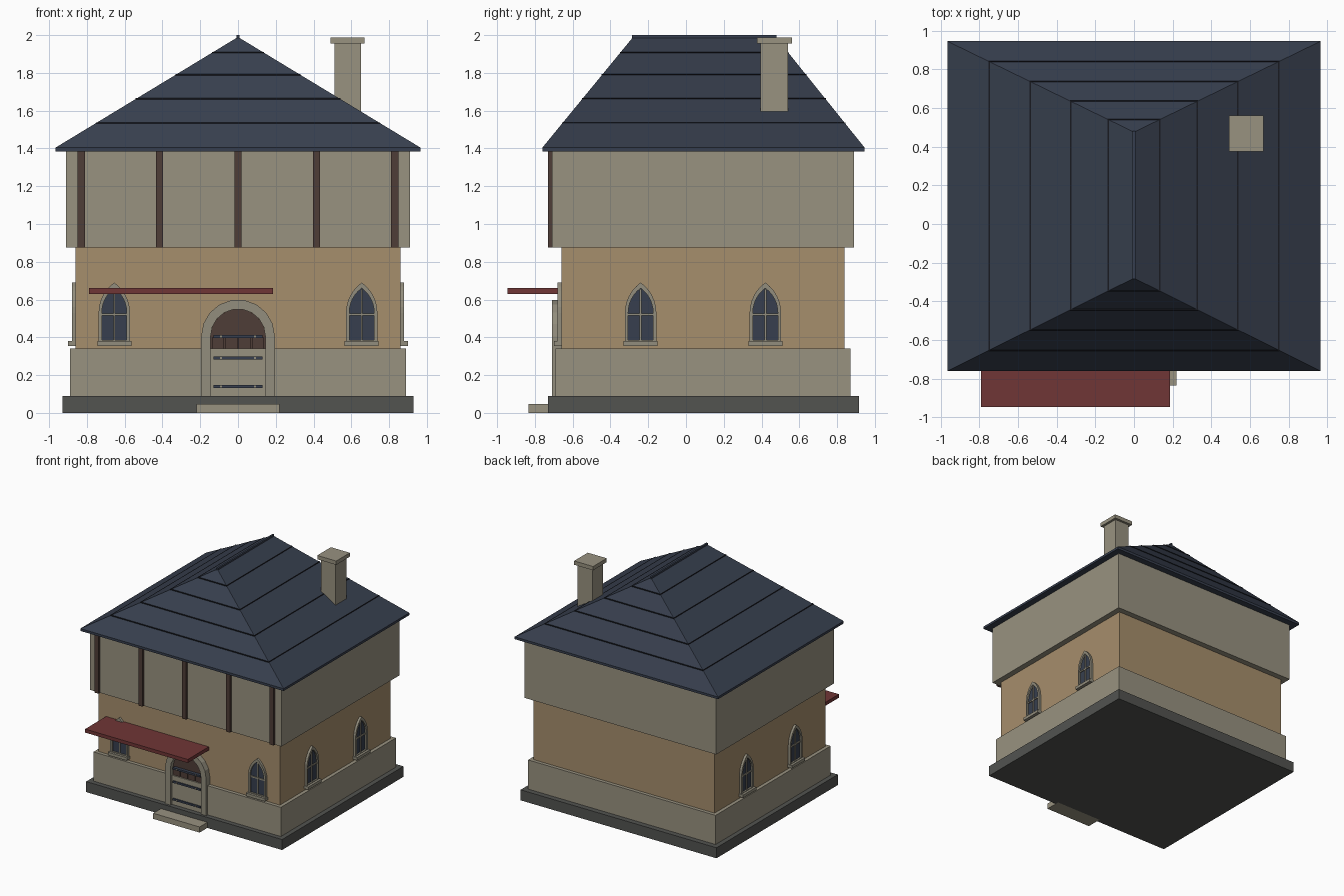
import bpy, bmesh, math
from mathutils import Matrix

if "Cube" in bpy.data.objects:
    bpy.data.objects.remove(bpy.data.objects["Cube"])


def material(name, r, g, b):
    m = bpy.data.materials.new(name)
    lin = [((c / 255 + 0.055) / 1.055) ** 2.4 for c in (r, g, b)]
    m.diffuse_color = (*lin, 1)
    m.use_nodes = True
    m.node_tree.nodes["Principled BSDF"].inputs["Base Color"].default_value = m.diffuse_color
    return m


STONE = material("stone", 152, 146, 128)
PLASTER = material("tan plaster", 166, 142, 108)
PLINTH = material("dark stone", 82, 83, 80)
SLATE = material("slate", 55, 63, 78)
SEAM = material("dark seam", 24, 26, 32)
WOOD = material("dark wood", 79, 61, 55)
RED = material("red awning", 112, 54, 54)
TRIM = material("trim stone", 146, 141, 125)


def make(name, verts, faces, mat, matrix=None):
    me = bpy.data.meshes.new(name)
    me.from_pydata(verts, [], faces)
    bm = bmesh.new()
    bm.from_mesh(me)
    bmesh.ops.recalc_face_normals(bm, faces=bm.faces)
    bm.to_mesh(me)
    bm.free()
    me.materials.append(mat)
    ob = bpy.data.objects.new(name, me)
    if matrix:
        ob.matrix_world = matrix
    bpy.context.collection.objects.link(ob)
    return ob


def prism(name, pts, y0, y1, mat, matrix=None):
    """Extrude an x,z outline from y0 to y1."""
    n = len(pts)
    verts = [(x, y, z) for y in (y0, y1) for x, z in pts]
    faces = [list(range(n)), list(range(n, 2 * n))]
    faces += [(i, (i + 1) % n, n + (i + 1) % n, n + i) for i in range(n)]
    return make(name, verts, faces, mat, matrix)


def box(name, x0, x1, y0, y1, z0, z1, mat, matrix=None):
    return prism(name, [(x0, z0), (x1, z0), (x1, z1), (x0, z1)], y0, y1, mat, matrix)


def ring(name, outer, inner, y0, y1, mat, matrix=None):
    """Extruded frame between two outlines of equal point count."""
    n = len(outer)
    verts = [(x, y, z) for y in (y0, y1) for o in (outer, inner) for x, z in o]
    faces = []
    for i in range(n):
        j = (i + 1) % n
        for a, b in ((0, n), (2 * n, 3 * n), (0, 2 * n), (n, 3 * n)):
            faces.append((a + i, a + j, b + j, b + i))
    return make(name, verts, faces, mat, matrix)


def gothic(w, z0, zs, top, k=6):
    """Pointed arch outline: half width w, springing zs."""
    h = top - zs
    c = (h * h - w * w) / (2 * w)
    r = w + c
    a = math.atan2(h, c)
    right = [(r * math.cos(a * i / k) - c, zs + r * math.sin(a * i / k)) for i in range(k + 1)]
    left = [(-x, z) for x, z in reversed(right[:-1])]
    return [(-w, z0), (w, z0)] + right + left


# Storeys
box("plinth", -0.93, 0.93, -0.73, 0.915, 0, 0.09, PLINTH)
box("stone_base", -0.89, 0.89, -0.69, 0.87, 0.09, 0.34, STONE)
box("ground_floor_wall", -0.86, 0.86, -0.66, 0.84, 0.34, 0.875, PLASTER)
box("upper_floor", -0.91, 0.91, -0.71, 0.89, 0.875, 1.39, STONE)
for x in (-0.83, -0.415, 0, 0.415, 0.83):
    box("timber_post", x - 0.019, x + 0.019, -0.73, -0.70, 0.875, 1.385, WOOD)

# Hip roof with eave edge
EX, Y0, Y1, R0, R1, ZE, ZR = 0.965, -0.76, 0.945, -0.28, 0.475, 1.405, 1.99
eave = [(-EX, Y0), (EX, Y0), (EX, Y1), (-EX, Y1)]
make("roof", [(x, y, z) for z in (1.385, ZE) for x, y in eave] + [(0, R0, ZR), (0, R1, ZR)],
     [(0, 1, 2, 3), (0, 1, 5, 4), (1, 2, 6, 5), (2, 3, 7, 6), (3, 0, 4, 7),
      (4, 5, 8), (5, 6, 9, 8), (6, 7, 9), (7, 4, 8, 9)], SLATE)
box("ridge_cap", -0.008, 0.008, R0 - 0.005, R1 + 0.005, 1.98, 2.0, SLATE)

# Dark slate course lines
for t in (0.223, 0.442, 0.66, 0.86):
    z = ZE + (ZR - ZE) * t
    p = 0.003
    x = EX * (1 - t) + p
    box("slate_course", -x, x, Y0 + (R0 - Y0) * t - p, Y1 + (R1 - Y1) * t + p,
        z - 0.004, z + 0.003, SEAM)

# Chimney
box("chimney", 0.51, 0.65, 0.395, 0.54, 1.56, 1.955, STONE)
box("chimney_cap", 0.49, 0.67, 0.375, 0.56, 1.955, 1.988, STONE)

# Awning and step
box("awning", -0.79, 0.185, -0.945, -0.655, 0.63, 0.66, RED)
box("door_step", -0.22, 0.22, -0.835, -0.70, 0, 0.048, STONE)

# Door: arched leaf, planks, iron bands with studs
ZC, RO, RI = 0.405, 0.195, 0.145
arc = [(RI * math.cos(math.pi * i / 16), ZC + RI * math.sin(math.pi * i / 16)) for i in range(17)]
prism("door_leaf", [(-RI, 0.1), (RI, 0.1)] + arc, -0.672, -0.65, WOOD)
for i in range(4):
    x = -0.105 + 0.07 * i
    box("door_plank", x - 0.032, x + 0.032, -0.68, -0.66, 0.1, 0.40, WOOD)
for z in (0.14, 0.29, 0.405):
    box("door_band", -0.13, 0.13, -0.70, -0.67, z - 0.008, z + 0.008, SLATE)
    for x in (-0.09, 0.09):
        box("door_stud", x - 0.006, x + 0.006, -0.704, -0.69, z - 0.005, z + 0.005, TRIM)

# Door surround: jambs and wedge stones
for s in (-1, 1):
    box("door_jamb", min(s * RI, s * RO), max(s * RI, s * RO), -0.71, -0.65, 0.09, ZC, TRIM)
N = 9
for i in range(N):
    a, b = math.pi * i / N, math.pi * (i + 1) / N
    prism("arch_stone", [(r * math.cos(t), ZC + r * math.sin(t))
                         for r, t in ((RI, a), (RO, a), (RO, b), (RI, b))], -0.71, -0.65, TRIM)


def window(m):
    """Pointed window, wall plane at local y = 0, facing -y."""
    outer = gothic(0.083, 0.37, 0.53, 0.69)
    inner = gothic(0.066, 0.385, 0.53, 0.66)
    ring("window_frame", outer, inner, -0.02, 0.01, TRIM, m)
    prism("window_glass", inner, -0.006, 0.01, SLATE, m)
    box("window_mullion", -0.005, 0.005, -0.014, 0, 0.385, 0.655, TRIM, m)
    box("window_crossbar", -0.066, 0.066, -0.014, 0, 0.515, 0.527, TRIM, m)
    box("window_sill", -0.09, 0.09, -0.04, 0.01, 0.355, 0.38, TRIM, m)


# Front pair and two on each side
for s in (-1, 1):
    window(Matrix.Translation((s * 0.655, -0.66, 0)))
    for y in (-0.24, 0.42):
        window(Matrix.Translation((s * 0.86, y, 0)) @ Matrix.Rotation(s * math.pi / 2, 4, "Z"))
